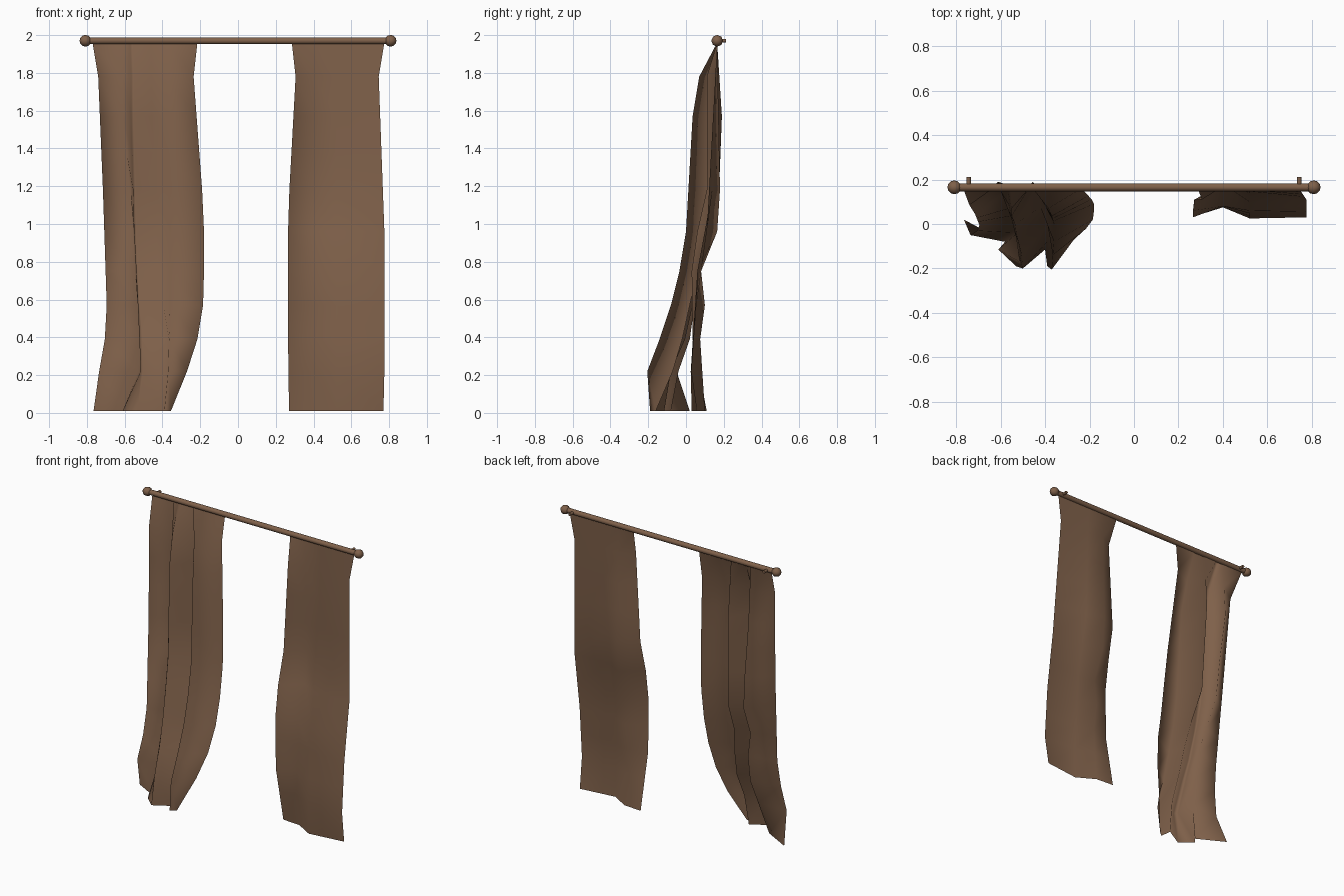
import bpy, math

mat = bpy.data.materials.new("warm brown")
mat.diffuse_color = (0.212, 0.118, 0.068, 1)


def finish(ob, name, angle):
    ob.name = name
    ob.data.materials.clear()
    ob.data.materials.append(mat)
    bpy.ops.object.select_all(action='DESELECT')
    ob.select_set(True)
    bpy.context.view_layer.objects.active = ob
    bpy.ops.object.shade_smooth_by_angle(angle=math.radians(angle))


def sample(keys, z):
    """x, y of a fold line at height z; keys run downwards as (z, x, y)."""
    for (z0, x0, y0), (z1, x1, y1) in zip(keys, keys[1:]):
        if z >= z1:
            t = (z0 - z) / (z0 - z1)
            return x0 + (x1 - x0) * t, y0 + (y1 - y0) * t
    return keys[-1][1:]


ROWS = [1.96, 1.78, 1.57, 1.38, 1.18, 0.96, 0.75, 0.57, 0.39, 0.22, 0.01]


def curtain(name, folds):
    verts = [(*sample(f, z), z) for z in ROWS for f in folds]
    n = len(folds)
    faces = [(r * n + c, (r + 1) * n + c, (r + 1) * n + c + 1, r * n + c + 1)
             for r in range(len(ROWS) - 1) for c in range(n - 1)]
    me = bpy.data.meshes.new(name)
    me.from_pydata(verts, [], faces)
    ob = bpy.data.objects.new(name, me)
    bpy.context.collection.objects.link(ob)
    finish(ob, name, 180)


# left curtain: pleated, swept forward at the hem
left_edge = [(1.96, -.77, .165), (1.78, -.74, .085), (1.18, -.715, .045), (.57, -.695, -.005),
             (.39, -.705, -.03), (.22, -.735, -.05), (.01, -.765, .02)]
valley_1 = [(1.96, -.61, .165), (1.57, -.61, .19), (1.18, -.57, .175), (.96, -.555, .165),
            (.75, -.545, .075), (.57, -.505, .045), (.39, -.505, .02), (.22, -.525, -.04),
            (.01, -.58, -.08)]
flank_1 = [(1.96, -.57, .165), (1.78, -.565, .09), (1.57, -.565, .06), (.96, -.55, .02),
           (.57, -.53, -.06), (.22, -.515, -.17), (.01, -.61, -.115)]
ridge_1 = [(1.96, -.555, .165), (1.78, -.55, .07), (1.57, -.55, .035), (.96, -.535, 0),
           (.75, -.53, -.035), (.57, -.52, -.08), (.39, -.505, -.14), (.22, -.50, -.2),
           (.01, -.53, -.19)]
valley_2 = [(1.96, -.46, .165), (1.57, -.455, .19), (.96, -.435, .165), (.75, -.42, .075),
            (.57, -.395, .035), (.39, -.385, -.005), (.22, -.39, -.08), (.01, -.40, -.115)]
ridge_2 = [(1.96, -.37, .165), (1.78, -.385, .07), (1.57, -.37, .035), (.96, -.36, 0),
           (.75, -.36, -.035), (.57, -.36, -.08), (.39, -.365, -.14), (.22, -.37, -.205),
           (.01, -.39, -.19)]
right_edge = [(1.96, -.215, .165), (1.78, -.235, .16), (1.18, -.19, .11), (.96, -.18, .09),
              (.75, -.18, .06), (.57, -.185, .02), (.39, -.215, -.02), (.22, -.27, -.07),
              (.01, -.355, -.16)]
curtain("left_curtain", [left_edge, valley_1, flank_1, ridge_1, valley_2, ridge_2, right_edge])

# right curtain: nearly flat, hanging straight
curtain("right_curtain", [
    [(1.96, .285, .165), (1.78, .305, .11), (1.18, .272, .11), (.96, .265, .06),
     (.75, .265, .03), (.39, .265, .035), (.01, .27, .11)],
    [(1.96, .40, .165), (1.18, .40, .18), (.96, .40, .165), (.75, .40, .08),
     (.57, .40, .10), (.39, .40, .075), (.01, .40, .10)],
    [(1.96, .52, .165), (1.18, .52, .14), (.75, .52, .06), (.22, .52, .025), (.01, .52, .03)],
    [(1.96, .775, .165), (1.78, .745, .155), (.96, .775, .11), (.57, .775, .055),
     (.22, .775, .03), (.01, .77, .06)],
])

# rod
bpy.ops.mesh.primitive_cylinder_add(vertices=10, radius=.018, depth=1.6,
                                    location=(0, .165, 1.97), rotation=(0, math.pi / 2, 0))
finish(bpy.context.object, "curtain_rod", 40)

# finials and wall brackets at both ends
for s, side in ((-1, "left"), (1, "right")):
    bpy.ops.mesh.primitive_uv_sphere_add(segments=8, ring_count=6, radius=.031,
                                         location=(s * .808, .165, 1.97),
                                         rotation=(0, math.pi / 2, 0))
    finish(bpy.context.object, side + "_finial", 60)
    bpy.ops.mesh.primitive_cylinder_add(vertices=8, radius=.01, depth=.045,
                                        location=(s * .743, .188, 1.97),
                                        rotation=(math.pi / 2, 0, 0))
    finish(bpy.context.object, side + "_bracket", 50)
